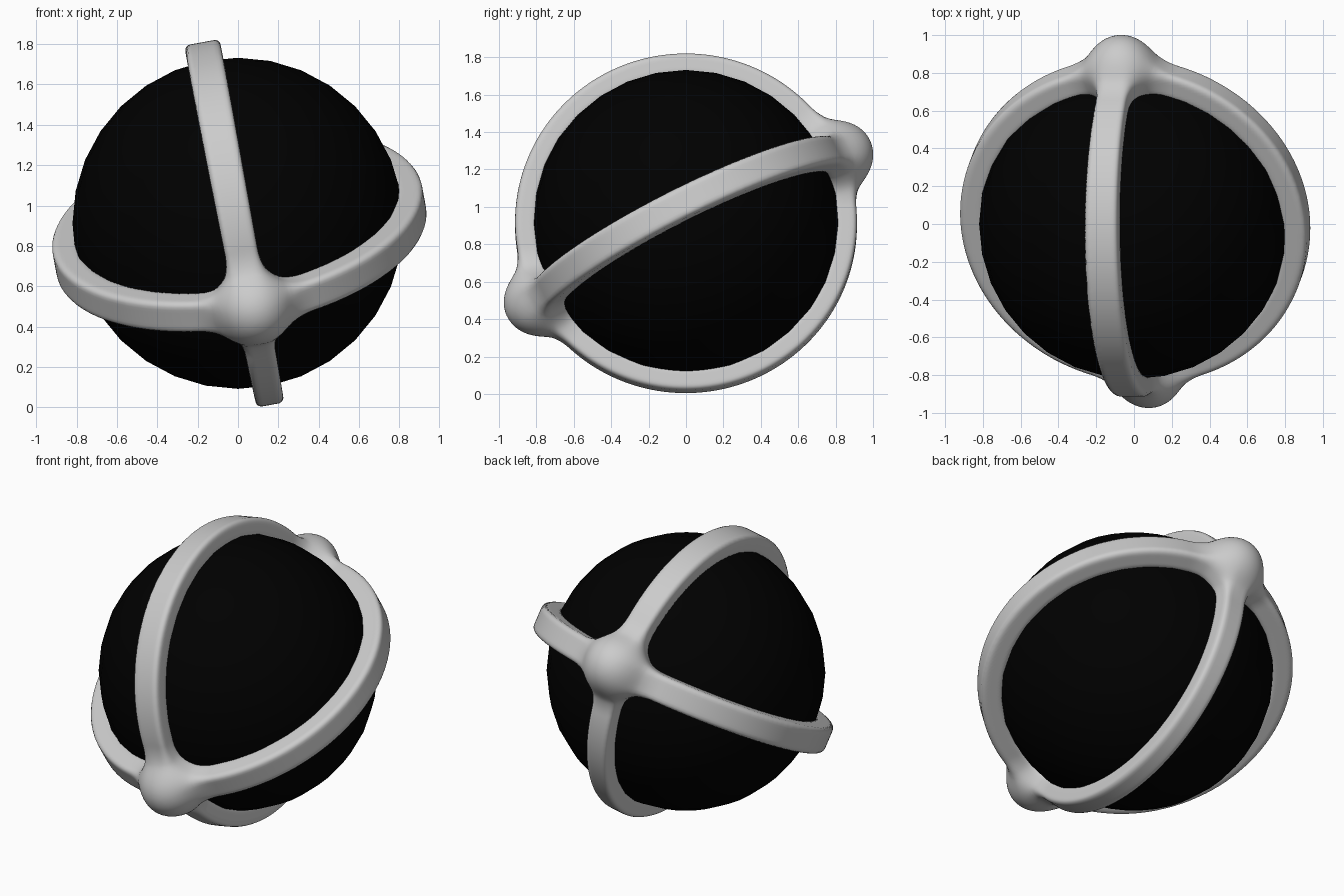
import bpy, bmesh, math
from mathutils import Vector, Matrix

if "Cube" in bpy.data.objects:
    bpy.data.objects.remove(bpy.data.objects["Cube"])

CENTRE = 0.912
R_IN, ROUND = 0.795, 0.028
R_UP, R_FLAT = 0.914, 0.93          # outer radii of upright and level rings
HALF_W, DROP = 0.083, 0.04          # level ring half width and offset below the centre
KNOB_R, KNOB_D, KNOB_Z = 0.147, 0.932, -0.03
TILT = (Matrix.Translation((0, 0, CENTRE)) @ Matrix.Rotation(math.radians(-10.5), 4, 'Y')
        @ Matrix.Rotation(math.radians(26.3), 4, 'X'))


# soft union of two flat rings and two knobs, as a distance function
def smin(a, b, k):
    h = max(k - abs(a - b), 0) / k
    return min(a, b) - h * h * k / 4


def band(rho, w, r_out, half):
    a = abs(rho - (R_IN + r_out) / 2) - (r_out - R_IN) / 2 + ROUND
    b = abs(w) - half + ROUND
    return math.hypot(max(a, 0), max(b, 0)) + min(max(a, b), 0) - ROUND


def dist(x, y, z):
    # the upright ring is a little narrower at its foot
    upright = band(math.hypot(y, z), x + 0.009 + 0.004 * z, R_UP, 0.079 + 0.012 * z)
    level = band(math.hypot(x, y), z + DROP, R_FLAT, HALF_W)
    knob = math.sqrt(x * x + (abs(y) - KNOB_D) ** 2 + (z - KNOB_Z) ** 2) - KNOB_R
    return smin(smin(upright, level, 0.11), knob, 0.17)


# rough cage: two spun rectangles and two balls
bm = bmesh.new()
for rot, r_out in ((Matrix.Translation((0, 0, -DROP)), R_FLAT), (Matrix.Rotation(math.pi / 2, 4, 'Y'), R_UP)):
    n, loops = 96, []
    for i in range(n):
        a = 2 * math.pi * i / n
        loops.append([bm.verts.new(rot @ Vector((r * math.cos(a), r * math.sin(a), w)))
                      for r, w in ((R_IN, -HALF_W), (r_out, -HALF_W), (r_out, HALF_W), (R_IN, HALF_W))])
    for i in range(n):
        p, q = loops[i], loops[(i + 1) % n]
        for j in range(4):
            k = (j + 1) % 4
            bm.faces.new((p[j], q[j], q[k], p[k]))
for s in (-1, 1):
    bmesh.ops.create_icosphere(bm, subdivisions=4, radius=KNOB_R + 0.01,
                               matrix=Matrix.Translation((0, s * KNOB_D, KNOB_Z)))
bmesh.ops.recalc_face_normals(bm, faces=bm.faces)
mesh = bpy.data.meshes.new("ring_cage")
bm.to_mesh(mesh)
bm.free()
cage = bpy.data.objects.new("crossed_rings", mesh)
bpy.context.collection.objects.link(cage)
mod = cage.modifiers.new("remesh", 'REMESH')
mod.mode = 'VOXEL'
mod.voxel_size = 0.016
deps = bpy.context.evaluated_depsgraph_get()
fused = bpy.data.meshes.new_from_object(cage.evaluated_get(deps))
cage.modifiers.clear()
cage.data = fused

# pull the fused mesh onto the soft union
bm = bmesh.new()
bm.from_mesh(fused)
E = 0.001
for step in range(4):
    if step < 3:
        bmesh.ops.smooth_vert(bm, verts=bm.verts, factor=0.5, use_axis_x=True, use_axis_y=True, use_axis_z=True)
    for _ in range(2):
        for v in bm.verts:
            x, y, z = v.co
            d = dist(x, y, z)
            g = Vector((dist(x + E, y, z) - d, dist(x, y + E, z) - d, dist(x, y, z + E) - d)) / E
            if g.length > 0.3:
                v.co -= g * (max(-0.03, min(0.03, d)) / g.length_squared)
bm.transform(TILT)
for f in bm.faces:
    f.smooth = True
bm.to_mesh(fused)
bm.free()

# dark ball held by the rings
bpy.ops.mesh.primitive_uv_sphere_add(segments=32, ring_count=16, radius=0.82, location=(0, 0, CENTRE))
ball = bpy.context.object
ball.name = "ball"
bpy.ops.object.shade_smooth()
black = bpy.data.materials.new("black")
black.diffuse_color = (0, 0, 0, 1)
black.use_nodes = True
black.node_tree.nodes["Principled BSDF"].inputs["Base Color"].default_value = black.diffuse_color
ball.data.materials.append(black)
